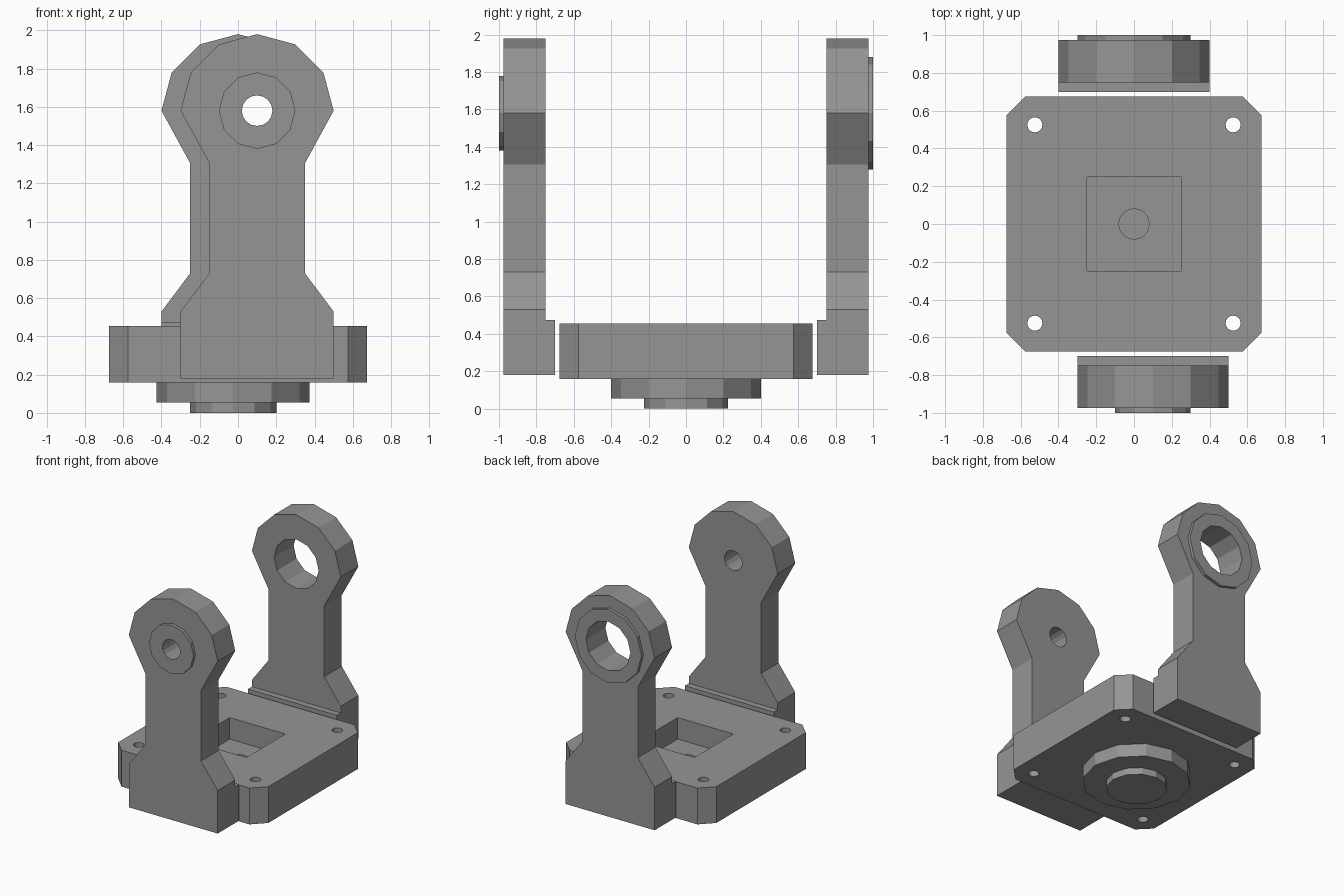
import bpy, bmesh
from math import pi, cos, sin
from mathutils import Matrix, Vector

default = bpy.data.objects.get("Cube")
if default:
    bpy.data.objects.remove(default, do_unlink=True)

grey = bpy.data.materials.new("machined_grey")
grey.use_nodes = True
colour = (0.3, 0.3, 0.3, 1)
grey.diffuse_color = colour
grey.node_tree.nodes["Principled BSDF"].inputs["Base Color"].default_value = colour


def prism(name, points, vector):
    """Extrude a closed planar outline along a vector."""
    bm = bmesh.new()
    face = bm.faces.new([bm.verts.new(p) for p in points])
    new = bmesh.ops.extrude_face_region(bm, geom=[face])["geom"]
    bmesh.ops.translate(bm, vec=Vector(vector),
                        verts=[g for g in new if isinstance(g, bmesh.types.BMVert)])
    bmesh.ops.recalc_face_normals(bm, faces=bm.faces)
    mesh = bpy.data.meshes.new(name)
    bm.to_mesh(mesh)
    bm.free()
    mesh.materials.append(grey)
    obj = bpy.data.objects.new(name, mesh)
    bpy.context.collection.objects.link(obj)
    return obj


def ring(radius, sides):
    return [(radius * cos(2 * pi * i / sides), radius * sin(2 * pi * i / sides))
            for i in range(sides)]


def disc_z(name, x, y, radius, z0, z1, sides=12):
    return prism(name, [(x + u, y + v, z0) for u, v in ring(radius, sides)], (0, 0, z1 - z0))


def disc_y(name, x, z, radius, y0, y1, sides=12):
    return prism(name, [(x + u, y0, z + v) for u, v in ring(radius, sides)], (0, y1 - y0, 0))


def box(name, x0, x1, y0, y1, z0, z1):
    return prism(name, [(x0, y0, z0), (x1, y0, z0), (x1, y1, z0), (x0, y1, z0)],
                 (0, 0, z1 - z0))


def cut(targets, cutter):
    """Subtract a cutter from every target, then discard it."""
    cutter.hide_render = True
    for target in targets:
        mod = target.modifiers.new("cut", 'BOOLEAN')
        mod.operation = 'DIFFERENCE'
        mod.solver = 'EXACT'
        mod.object = cutter
        bpy.context.view_layer.objects.active = target
        bpy.ops.object.modifier_apply(modifier=mod.name)
    bpy.data.objects.remove(cutter, do_unlink=True)


# Base plate with chamfered corners, bolt holes, square pocket and centre bore
w, c = 0.675, 0.575
outline = [(w, -c), (w, c), (c, w), (-c, w), (-w, c), (-w, -c), (-c, -w), (c, -w)]
base = prism("base_plate", [(x, y, 0.16) for x, y in outline], (0, 0, 0.295))
cut([base], box("pocket_cutter", -0.25, 0.25, -0.25, 0.25, 0.28, 0.6))
cut([base], disc_z("bore_cutter", 0, 0, 0.08, 0.1, 0.4, 24))
for sx in (-1, 1):
    for sy in (-1, 1):
        cut([base], disc_z("bolt_cutter", sx * 0.525, sy * 0.525, 0.04, 0, 0.6, 16))

# Stepped pivot below the plate
disc_z("pivot_flange", -0.025, 0, 0.4, 0.055, 0.16)
disc_z("pivot_stub", -0.025, 0, 0.225, 0, 0.055)


def arm(name, x, side, boss_radius, hole_radius, hole_sides):
    """Upright arm with a flared foot, inner lip, rounded head and outer boss."""
    axis = 1.58
    right = [(0.4, 0.18), (0.4, 0.53), (0.25, 0.73), (0.25, 1.305)]
    head = [(u, axis + v) for u, v in ring(0.4, 12)[:7]]
    left = [(-u, v) for u, v in reversed(right)]
    profile = right + head + left
    body = prism(name + "_arm", [(x + u, side * 0.75, v) for u, v in profile],
                 (0, side * 0.225, 0))
    box(name + "_foot_lip", x - 0.4, x + 0.4, *sorted((side * 0.70, side * 0.75)), 0.18, 0.475)
    boss = disc_y(name + "_boss", x, axis, boss_radius, side * 0.975, side * 1.0)
    cut([body, boss], disc_y(name + "_hole_cutter", x, axis, hole_radius,
                             side * 0.6, side * 1.1, hole_sides))


arm("front", 0.1, -1, 0.2, 0.08, 16)
arm("back", 0, 1, 0.3, 0.2, 12)
